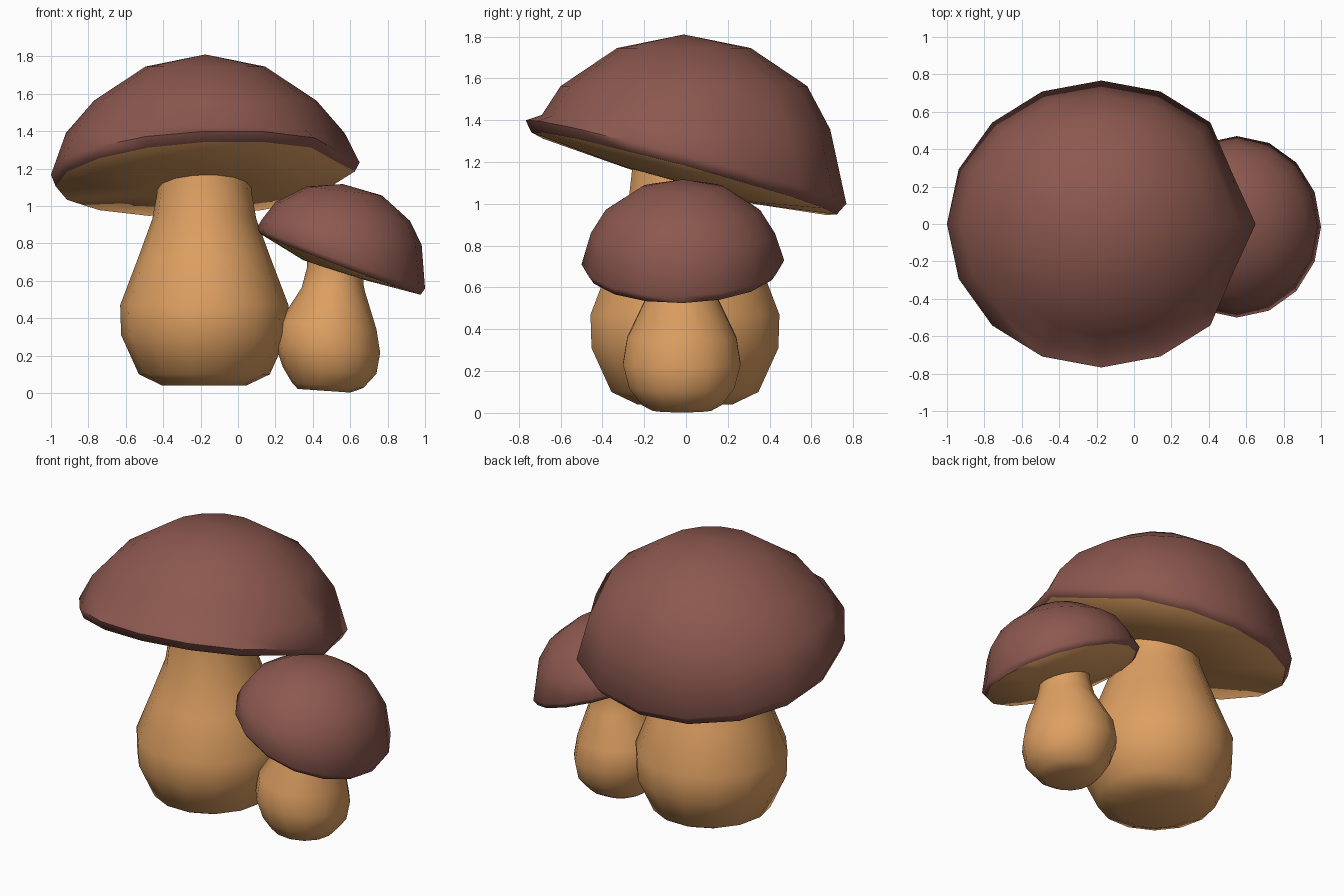
import bpy
import math

if "Cube" in bpy.data.objects:
    bpy.data.objects.remove(bpy.data.objects["Cube"])


def material(name, color):
    m = bpy.data.materials.new(name)
    m.diffuse_color = (*color, 1)
    m.use_nodes = True
    m.node_tree.nodes["Principled BSDF"].inputs["Base Color"].default_value = m.diffuse_color
    return m


CAP = material("cap_maroon", (0.262, 0.098, 0.078))
FLESH = material("stem_tan", (0.73, 0.35, 0.122))


def lofted(name, rings, sides, mats, split=None, dent=()):
    """Skin a stack of tilted elliptical rings, closed by a point at each end.
    ring = (centre x, centre y, z, radius x, radius y, slope along x, slope along y)
    Bands from number `split` onward take the second material."""
    verts, faces, index = [], [], []
    first = []
    for cx, cy, z, rx, ry, kx, ky in rings:
        first.append(len(verts))
        for i in range(sides if rx > 0 else 1):
            a = 2 * math.pi * i / sides
            k = 0.92 if i in dent and rx > 0.7 else 1
            x, y = k * rx * math.cos(a), k * ry * math.sin(a)
            verts.append((cx + x, cy + y, z + kx * x + ky * y))
    for r in range(len(rings) - 1):
        a, b = first[r], first[r + 1]
        for i in range(sides):
            j = (i + 1) % sides
            if rings[r][3] == 0:
                faces.append((a, b + i, b + j))
            elif rings[r + 1][3] == 0:
                faces.append((a + j, a + i, b))
            else:
                faces.append((a + i, b + i, b + j, a + j))
            index.append(1 if split is not None and r >= split else 0)
    me = bpy.data.meshes.new(name)
    me.from_pydata(verts, [], faces)
    for m in mats:
        me.materials.append(m)
    for p, k in zip(me.polygons, index):
        p.material_index = k
        p.use_smooth = True
    me.set_sharp_from_angle(angle=math.radians(65))
    ob = bpy.data.objects.new(name, me)
    bpy.context.collection.objects.link(ob)
    return ob


# Large cap: level dome, rim dropping toward the back, tan underside
X = -0.175
lofted("large_cap", [
    (X, -0.01, 1.81, 0, 0, 0, 0),
    (X, -0.01, 1.745, 0.32, 0.32, 0, 0),
    (X, -0.01, 1.563, 0.595, 0.59, 0, 0),
    (X, 0.00, 1.39, 0.745, 0.69, 0, -0.05),
    (X, 0.00, 1.20, 0.825, 0.767, 0.04, -0.26),
    (X, -0.01, 1.145, 0.80, 0.73, 0.05, -0.27),
    (X, 0.00, 1.09, 0.30, 0.30, 0.02, -0.29),
    (X, 0.00, 1.09, 0, 0, 0, 0),
], 16, (CAP, FLESH), split=5, dent=(1, 15))

# Small cap: same build, dropping toward the right
lofted("small_cap", [
    (0.56, -0.015, 1.117, 0, 0, 0, 0),
    (0.57, -0.015, 1.08, 0.20, 0.20, -0.12, 0),
    (0.56, -0.015, 0.97, 0.36, 0.37, -0.14, 0),
    (0.555, -0.015, 0.86, 0.427, 0.44, -0.16, 0),
    (0.55, -0.015, 0.72, 0.45, 0.485, -0.36, 0.02),
    (0.548, -0.015, 0.688, 0.428, 0.46, -0.38, 0.02),
    (0.52, -0.015, 0.655, 0.17, 0.18, -0.32, 0),
    (0.52, -0.015, 0.655, 0, 0, 0, 0),
], 16, (CAP, FLESH), split=5)


def stem(name, profile, y, sides, slope=0.0, top_slope=(0, 0)):
    """profile = (radius, z, centre x) from the top down"""
    rings = []
    for n, (r, z, x) in enumerate(profile):
        kx, ky = top_slope if n < 2 else (slope, 0)
        rings.append((x, y, z, r, r * 1.03, kx, ky))
    rings.append((profile[-1][2], y, profile[-1][1], 0, 0, 0, 0))
    top = rings[0]
    rings.insert(0, (top[0], y, top[2], 0, 0, 0, 0))
    lofted(name, rings, sides, (FLESH,))


# Bulbous stems, tops tucked just inside the caps
stem("large_stem", [
    (0.25, 1.11, -0.18), (0.255, 1.06, -0.18), (0.278, 0.93, -0.18),
    (0.355, 0.72, -0.18), (0.45, 0.47, -0.18), (0.445, 0.31, -0.18),
    (0.35, 0.10, -0.18), (0.225, 0.04, -0.18),
], -0.005, 14, top_slope=(0, -0.29))
stem("small_stem", [
    (0.15, 0.68, 0.52), (0.15, 0.63, 0.52), (0.17, 0.55, 0.51),
    (0.26, 0.36, 0.48), (0.28, 0.235, 0.48), (0.25, 0.12, 0.49),
    (0.19, 0.04, 0.48), (0.14, 0.012, 0.46),
], -0.02, 14, slope=-0.07, top_slope=(-0.3, 0))
